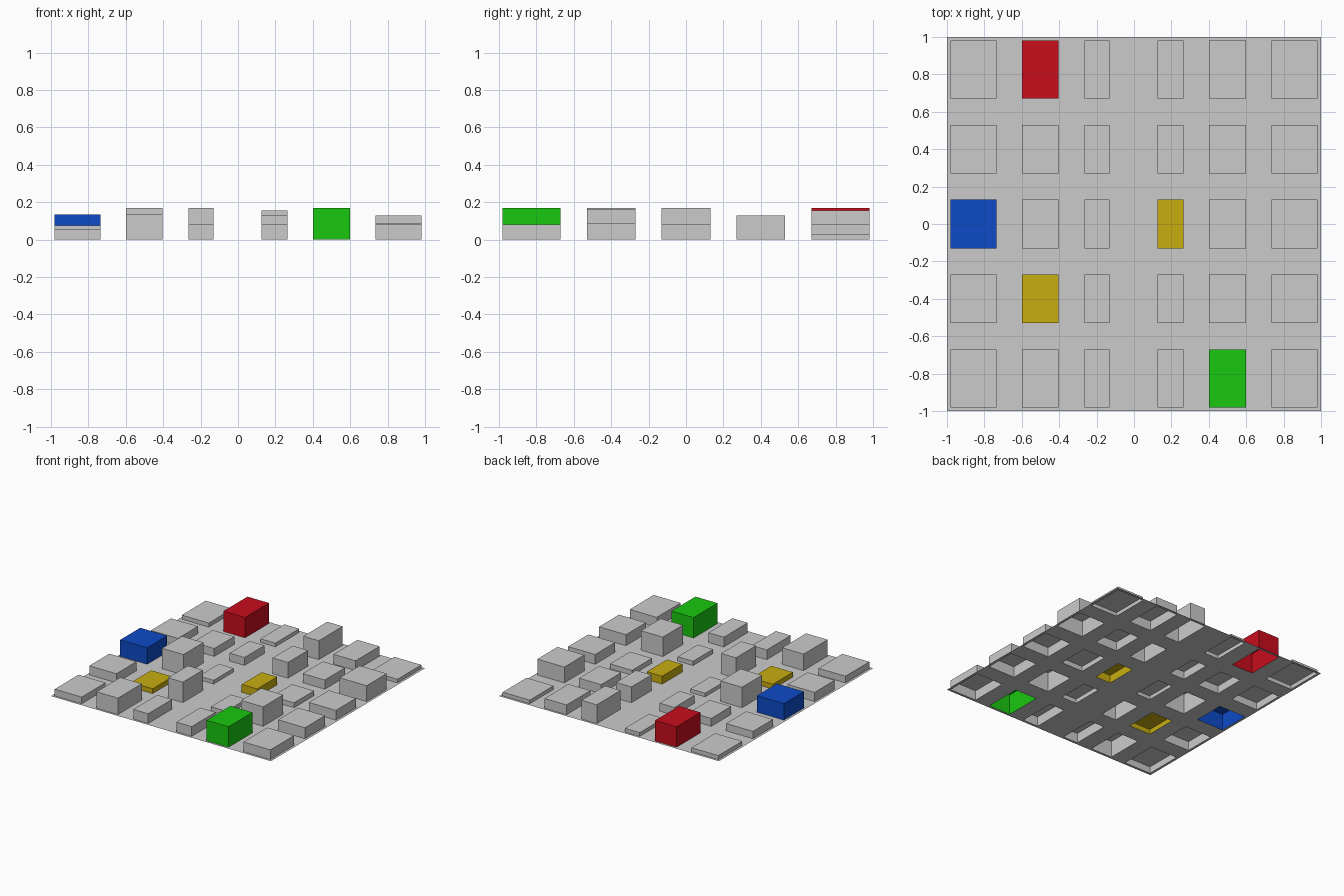
import bpy, bmesh

if "Cube" in bpy.data.objects:
    bpy.data.objects.remove(bpy.data.objects["Cube"])

# Column and row intervals of the block layout
COLS = [(-.98, -.735), (-.6, -.405), (-.265, -.13), (.125, .265), (.4, .6), (.735, .98)]
ROWS = [(-.98, -.67), (-.53, -.27), (-.13, .13), (.27, .53), (.67, .98)]

# Block heights, one line per row from front to back
HEIGHTS = [
    [.055, .135, .08, .08, .168, .08],
    [.075, .04, .168, .035, .16, .09],
    [.135, .168, .03, .065, .04, .08],
    [.06, .065, .065, .13, .075, .13],
    [.033, .168, .03, .155, .08, .03],
]
COLORS = {
    (4, 0): ("green", (.01, .58, .005, 1)),
    (1, 1): ("yellow", (.58, .42, .005, 1)),
    (3, 2): ("yellow", (.58, .42, .005, 1)),
    (0, 2): ("blue", (.004, .07, .58, 1)),
    (1, 4): ("red", (.58, .004, .012, 1)),
}


def make_object(name, bm):
    mesh = bpy.data.meshes.new(name)
    bm.to_mesh(mesh)
    bm.free()
    obj = bpy.data.objects.new(name, mesh)
    bpy.context.collection.objects.link(obj)
    return obj


def material(name, color):
    mat = bpy.data.materials.get(name) or bpy.data.materials.new(name)
    mat.diffuse_color = color
    mat.use_nodes = True
    mat.node_tree.nodes["Principled BSDF"].inputs["Base Color"].default_value = mat.diffuse_color
    return mat


# Ground sheet with an opening under every block
xs = [-1] + [v for c in COLS for v in c] + [1]
ys = [-1] + [v for r in ROWS for v in r] + [1]
bm = bmesh.new()
grid = [[bm.verts.new((x, y, 0)) for x in xs] for y in ys]
for j in range(len(ys) - 1):
    for i in range(len(xs) - 1):
        if i % 2 and j % 2:
            continue
        bm.faces.new((grid[j][i], grid[j][i + 1], grid[j + 1][i + 1], grid[j + 1][i]))
make_object("ground_sheet", bm)

# Hollow blocks, open at the bottom
for j, (y0, y1) in enumerate(ROWS):
    for i, (x0, x1) in enumerate(COLS):
        bm = bmesh.new()
        corners = [(x0, y0), (x1, y0), (x1, y1), (x0, y1)]
        low = [bm.verts.new((x, y, 0)) for x, y in corners]
        top = [bm.verts.new((x, y, HEIGHTS[j][i])) for x, y in corners]
        bm.faces.new(top)
        for k in range(4):
            n = (k + 1) % 4
            bm.faces.new((low[k], low[n], top[n], top[k]))
        label, color = COLORS.get((i, j), ("grey", None))
        block = make_object(f"{label}_block_{j}_{i}", bm)
        if color:
            block.data.materials.append(material(label, color))
